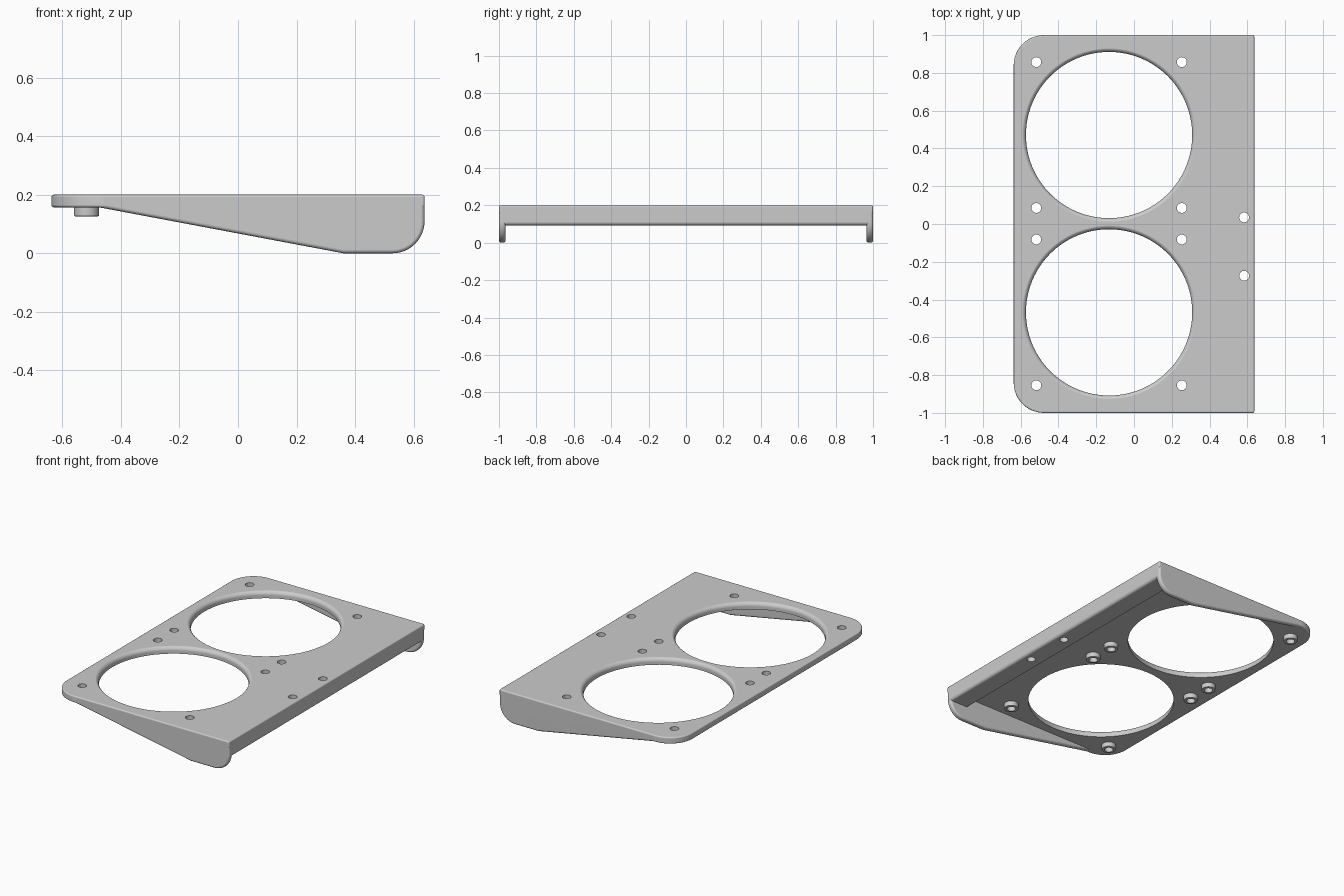
import bpy, bmesh
from math import sin, cos, pi, radians

if "Cube" in bpy.data.objects:
    bpy.data.objects.remove(bpy.data.objects["Cube"])

grey = bpy.data.materials.new("plain grey")
grey.use_nodes = True
grey.diffuse_color = (0.6, 0.6, 0.6, 1)
grey.node_tree.nodes["Principled BSDF"].inputs["Base Color"].default_value = (0.6, 0.6, 0.6, 1)

X, Y, TOP, UNDER = 0.637, 1.0, 0.2, 0.157
CENTRES = [(-0.132, 0.471), (-0.132, -0.468)]   # large openings
SCREWS = [(cx + sx * 0.385, cy + sy * 0.386)
          for cx, cy in CENTRES for sx in (-1, 1) for sy in (-1, 1)]
LIP_HOLES = [(0.583, 0.035), (0.583, -0.274)]


def arc(cx, cy, r, start, end, n=12):
    angles = [radians(start + (end - start) * i / n) for i in range(n + 1)]
    return [(cx + r * cos(a), cy + r * sin(a)) for a in angles]


def make_object(name, bm):
    bmesh.ops.recalc_face_normals(bm, faces=bm.faces)
    mesh = bpy.data.meshes.new(name)
    bm.to_mesh(mesh)
    bm.free()
    obj = bpy.data.objects.new(name, mesh)
    bpy.context.collection.objects.link(obj)
    mesh.materials.append(grey)
    return obj


def prism(name, points, axis, lo, hi, rule=None, width=0.0):
    """Extrude a 2D outline along z or y, then round the edges picked by rule."""
    bm = bmesh.new()
    if axis == "z":
        place = lambda p: (p[0], p[1], lo)
        step = (0, 0, hi - lo)
    else:
        place = lambda p: (p[0], lo, p[1])
        step = (0, hi - lo, 0)
    face = bm.faces.new([bm.verts.new(place(p)) for p in points])
    # keep the starting face as one cap and move the copy away as the other
    new = bmesh.ops.extrude_face_region(bm, geom=[face], use_keep_orig=True)["geom"]
    bmesh.ops.translate(bm, vec=step, verts=[v for v in new if isinstance(v, bmesh.types.BMVert)])
    bmesh.ops.recalc_face_normals(bm, faces=bm.faces)
    if rule:
        edges = [e for e in bm.edges if rule(e)]
        bmesh.ops.bevel(bm, geom=edges, offset=width, segments=4, profile=0.5, affect="EDGES")
    return make_object(name, bm)


def lathe(name, profile, x, y, steps=96):
    """Spin a (radius, height) profile and close both ends."""
    bm = bmesh.new()
    rings = [[bm.verts.new((x + r * cos(2 * pi * i / steps), y + r * sin(2 * pi * i / steps), z))
              for i in range(steps)] for r, z in profile]
    for a, b in zip(rings, rings[1:]):
        for i in range(steps):
            j = (i + 1) % steps
            bm.faces.new((a[i], a[j], b[j], b[i]))
    bm.faces.new(rings[0])
    bm.faces.new(rings[-1])
    return make_object(name, bm)


def combine(target, other, operation):
    other.hide_render = True
    mod = target.modifiers.new("combine", "BOOLEAN")
    mod.operation, mod.solver, mod.object = operation, "EXACT", other
    bpy.context.view_layer.objects.active = target
    bpy.ops.object.modifier_apply(modifier=mod.name)
    bpy.data.objects.remove(other)


def direction(e):
    return (e.verts[1].co - e.verts[0].co).normalized()


# Plate with two rounded corners
R = 0.16
outline = ([(X, -Y), (X, Y)] + arc(-X + R, Y - R, R, 90, 180)
           + arc(-X + R, -Y + R, R, 180, 270))
body = prism("mounting_plate", outline, "z", UNDER, TOP,
             lambda e: abs(direction(e).z) < 0.5 or e.verts[0].co.x > 0.6, 0.008)

# Large openings, rounded at the top edge
f = 0.026
for x, y in CENTRES:
    rim = arc(0.44 + f, TOP - f + 0.001, f, 180, 90, 8)
    cutter = lathe("opening_cutter", [(0.44, 0.05)] + rim, x, y, 128)
    combine(body, cutter, "DIFFERENCE")

# Tapered side walls, flush with the plate's long sides
wall_profile = [(-0.47, 0.19), (-0.47, 0.156), (0.36, 0)] + arc(X - 0.11, 0.11, 0.11, -90, 0) + [(X, 0.19)]
for lo, hi in ((-Y, -0.965), (0.965, Y)):
    wall = prism("side_wall", wall_profile, "y", lo, hi,
                 lambda e: abs(direction(e).y) < 0.5 and min(v.co.z for v in e.verts) < 0.18, 0.013)
    combine(body, wall, "UNION")

# Thick lip across the end, rounded along its lower outer edge
lip_profile = [(0.51, 0.19), (0.51, 0.093)] + arc(X - 0.018, 0.111, 0.018, -90, 0, 6) + [(X, 0.19)]
combine(body, prism("end_lip", lip_profile, "y", -0.98, 0.98), "UNION")

# Screw bosses under the plate
for x, y in SCREWS:
    boss = lathe("screw_boss", [(0.038, 0.126), (0.0415, 0.1275), (0.043, 0.131), (0.043, 0.18)], x, y, 40)
    combine(body, boss, "UNION")

# Screw holes
for x, y in SCREWS + LIP_HOLES:
    combine(body, lathe("hole_cutter", [(0.026, -0.1), (0.026, 0.3)], x, y, 32), "DIFFERENCE")

# Smooth shading with flat faces kept flat
bpy.ops.object.select_all(action="DESELECT")
body.select_set(True)
bpy.context.view_layer.objects.active = body
bpy.ops.object.shade_smooth_by_angle(angle=radians(35))
normals = body.modifiers.new("weighted normals", "WEIGHTED_NORMAL")
normals.keep_sharp = True

# Keep a single clean material slot
body.data.materials.clear()
body.data.materials.append(grey)
